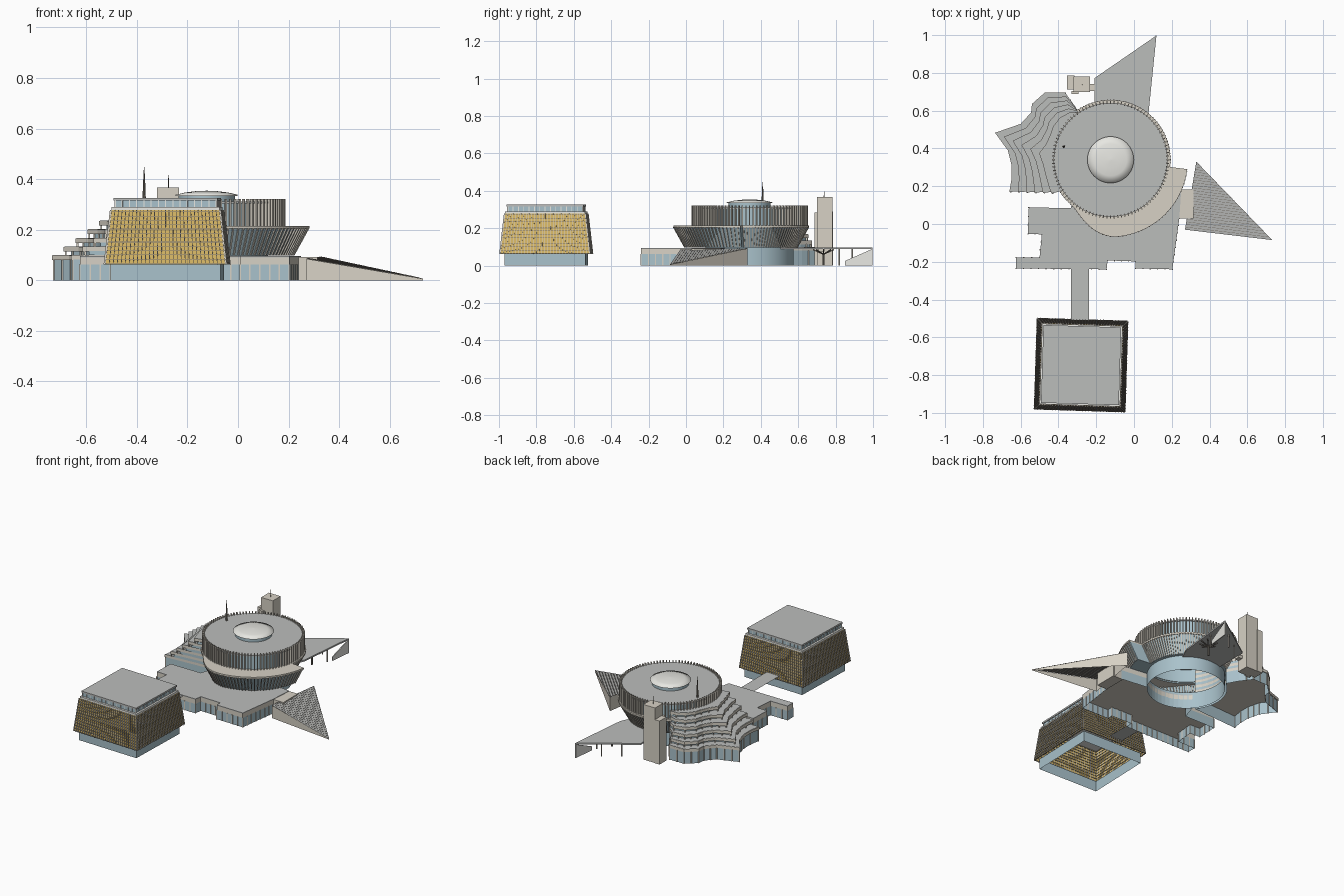
import bpy, bmesh
from math import sin, cos, radians, pi
from mathutils import Vector as V

if "Cube" in bpy.data.objects:
    bpy.data.objects.remove(bpy.data.objects["Cube"])


def mat(name, r, g, b):
    m = bpy.data.materials.new(name)
    m.diffuse_color = (r, g, b, 1)
    m.use_nodes = True
    m.node_tree.nodes["Principled BSDF"].inputs["Base Color"].default_value = m.diffuse_color
    return m


GLASS = mat("glass", .40, .54, .60)
STONE = mat("stone", .68, .64, .56)
ROOF = mat("roof", .50, .51, .50)
GOLD = mat("gold", .68, .47, .13)
DARK = mat("dark", .20, .18, .15)
WHITE = mat("white", .80, .80, .76)


def obj(name, bm, m, smooth=False):
    bmesh.ops.recalc_face_normals(bm, faces=bm.faces)
    me = bpy.data.meshes.new(name)
    bm.to_mesh(me)
    bm.free()
    o = bpy.data.objects.new(name, me)
    bpy.context.collection.objects.link(o)
    me.materials.append(m)
    for p in me.polygons:
        p.use_smooth = smooth and len(p.vertices) == 4
    return o


def loft(name, rings, m, top=True, bottom=False, smooth=False):
    """Skin between closed rings of 3D points, with optional end caps."""
    bm = bmesh.new()
    R = [[bm.verts.new(p) for p in r] for r in rings]
    for a, b in zip(R, R[1:]):
        for i in range(len(a)):
            j = (i + 1) % len(a)
            bm.faces.new((a[i], a[j], b[j], b[i]))
    if top:
        bm.faces.new(R[-1])
    if bottom:
        bm.faces.new(R[0])
    return obj(name, bm, m, smooth)


def prism(name, pts, z0, z1, m, top=True, bottom=True):
    return loft(name, [[(x, y, z) for x, y in pts] for z in (z0, z1)], m, top, bottom)


def rect(x0, x1, y0, y1):
    return [(x0, y0), (x1, y0), (x1, y1), (x0, y1)]


def beam(bm, a, b, u, v):
    """Bar from a to b with half-extents u and v across it."""
    a, b, u, v = V(a), V(b), V(u), V(v)
    q = [[bm.verts.new(p + s * u + t * v) for s, t in ((-1, -1), (1, -1), (1, 1), (-1, 1))] for p in (a, b)]
    for i in range(4):
        j = (i + 1) % 4
        bm.faces.new((q[0][i], q[0][j], q[1][j], q[1][i]))
    bm.faces.new(q[0])
    bm.faces.new(q[1])


def mullions(name, pts, z0, z1, step, closed=True):
    bm = bmesh.new()
    n = len(pts)
    for i in range(n if closed else n - 1):
        a, b = V(pts[i]), V(pts[(i + 1) % n])
        k = max(1, round((b - a).length / step))
        for j in range(k):
            p = a.lerp(b, j / k)
            beam(bm, (p.x, p.y, z0), (p.x, p.y, z1), (.003, 0, 0), (0, .003, 0))
    return obj(name, bm, STONE)


CX, CY = -.124, .34


def polar(r, deg, z=None):
    p = (CX + r * cos(radians(deg)), CY + r * sin(radians(deg)))
    return p if z is None else (*p, z)


def circle(r, z, n=96):
    return [polar(r, 360 * i / n, z) for i in range(n)]


def fin(bm, deg, r0, z0, r1, z1, w=.003, d=.006):
    c, s = cos(radians(deg)), sin(radians(deg))
    beam(bm, polar(r0, deg, z0), polar(r1, deg, z1), (-s * w, c * w, 0), (c * d, s * d, 0))


# --- Square gold-screened block, built about its own centre then turned ---
block = []


def sq(h, z):
    return [(-h, -h, z), (h, -h, z), (h, h, z), (-h, h, z)]


block.append(loft("block_base", [sq(.217, 0), sq(.217, .07)], GLASS, top=False))
block.append(loft("block_screen", [sq(.238, .063), sq(.214, .278)], GOLD, top=False))
block.append(loft("block_ledge", [sq(.213, .275), sq(.213, .29)], WHITE, bottom=True))
block.append(loft("block_top_storey", [sq(.2, .29), sq(.2, .318)], GLASS))
block.append(loft("block_roof", [sq(.206, .315), sq(.206, .326)], ROOF, bottom=True))
ribs, bars, posts = bmesh.new(), bmesh.new(), bmesh.new()
for side in range(4):
    a = side * pi / 2
    t, n = V((cos(a), sin(a), 0)), V((sin(a), -cos(a), 0))
    up = V((0, 0, 1))
    for i in range(31):
        f = i / 15 - 1
        beam(ribs, t * .238 * f + n * .24 + up * .063, t * .214 * f + n * .216 + up * .278, t * .0013, n * .004)
    for k in range(13):
        h, z = .239 - .024 * k / 12, .066 + .205 * k / 12
        beam(bars, n * h - t * h + up * z, n * h + t * h + up * z, n * .0035, up * .0012)
    for i in range(15):
        f = i / 7 - 1
        beam(posts, t * .2 * f + n * .2 + up * .29, t * .2 * f + n * .2 + up * .316, t * .002, n * .003)
block += [obj("block_ribs", ribs, STONE), obj("block_bars", bars, DARK), obj("block_posts", posts, WHITE)]
for o in block:
    o.location = (-.28, -.747, 0)
    o.rotation_euler.z = radians(-1.8)

# --- Link bridge deck (single sheet) ---
bm = bmesh.new()
bm.faces.new([bm.verts.new((x, y, .091)) for x, y in rect(-.333, -.237, -.515, -.235)])
obj("link_bridge", bm, ROOF)

# --- Podium ---
pod = [(-.557, .087), (-.562, -.052), (-.488, -.055), (-.5, -.177), (-.625, -.177), (-.625, -.235),
       (-.145, -.24), (-.14, -.193), (.008, -.198), (.008, -.235), (.203, -.24), (.24, .03),
       (.25, .182)]
edge = [polar(.235, d) for d in range(-35, -141, -7)] + [(-.335, .085)]
prism("podium_glass", pod + edge, 0, .062, GLASS, top=False, bottom=False)
prism("podium_fascia", pod + edge, .06, .09, STONE, top=False)
prism("podium_roof", pod + edge, .09, .095, ROOF)
mullions("podium_mullions", pod, 0, .062, .04, closed=False)
prism("podium_stair_block", rect(.24, .314, .03, .182), 0, .092, STONE)

# --- Entry ramp wedge with seams ---
P, Q, T = V((.27, -.03, .085)), V((.33, .33, .092)), V((.732, -.085, .006))
loft("ramp", [[(p.x, p.y, 0) for p in (P, T, Q)], [P, T, Q]], STONE, top=False)
bm = bmesh.new()
bm.faces.new([bm.verts.new(p + V((0, 0, .001))) for p in (P, T, Q)])
obj("ramp_surface", bm, ROOF)
bm = bmesh.new()
for k in range(1, 26):
    beam(bm, P.lerp(Q, k / 26), T.lerp(Q, k / 26), (0, .001, 0), (0, 0, .002))
obj("ramp_seams", bm, DARK)

# --- Drum: base, flared bowl with spiral bulge, colonnade, roof ---
def bowl_r(d):
    if -85 <= d <= -7:
        return .407
    if -130 < d < -85:
        f = (d + 130) / 45
        return .315 + .092 * (f * f * (3 - 2 * f)) ** .8
    return .315


angles = [d * 3.75 for d in range(-48, 48)] + [-7, -6.9]
angles.sort()
loft("drum_base", [circle(.235, 0), circle(.235, .11)], GLASS, top=False, smooth=True)
low = [polar(bowl_r(d) - .062, d, .098) for d in angles]
high = [polar(bowl_r(d) - .004, d, .205) for d in angles]
loft("bowl_wall", [[polar(.235, d, .098) for d in angles], low, high], GLASS, top=False)
loft("bowl_rim", [[polar(r, d, z) for d in angles] if r else [polar(bowl_r(d) + .002, d, z) for d in angles]
                  for r, z in ((.29, .204), (0, .204), (0, .215), (.29, .215))], STONE, top=False)
bm = bmesh.new()
for i in range(120):
    d = i * 3 - 180
    r = bowl_r(d)
    fin(bm, d, r - .062, .098, r - .002, .206)
obj("bowl_fins", bm, STONE)
loft("drum_wall", [circle(.295, .205), circle(.295, .31)], GLASS, top=False, smooth=True)
loft("drum_roof", [circle(.302, .303), circle(.302, .311)], ROOF, bottom=True)
bm = bmesh.new()
for i in range(100):
    fin(bm, i * 3.6, .303, .21, .303, .322, d=.008)
obj("drum_fins", bm, STONE)
loft("lantern_glass", [circle(.112, .31, 48), circle(.112, .336, 48)], GLASS, smooth=True)
loft("lantern_dome", [circle(r, z, 48) for r, z in
                      ((.123, .334), (.123, .338), (.085, .347), (.045, .352), (.004, .354))],
     WHITE, bottom=True, smooth=True)


# --- Spire with its foot ring ---
def rod(name, x, y, prof, m, n=8):
    loft(name, [[(x + r * cos(2 * pi * i / n), y + r * sin(2 * pi * i / n), z) for i in range(n)]
                for r, z in prof], m, bottom=True)


rod("roof_spire", -.371, .41, ((.007, .31), (.005, .37), (.003, .41), (.001, .447)), DARK)

# --- Stepped terraces, blended from outer outline to the drum ---
outer = [(-.66, .17), (-.648, .24), (-.648, .31), (-.668, .39), (-.736, .483), (-.6, .53), (-.545, .59),
         (-.54, .636), (-.472, .696), (-.365, .696), (-.31, .62)]
inner = [polar(.3, 217 - 92 * i / 10) for i in range(11)]
core = [polar(.25, 217 - 92 * i / 10) for i in range(11)][::-1]


def contour(t):
    return [tuple(V(a).lerp(V(b), t)) for a, b in zip(outer, inner)]


for i in range(6):
    t, z = i * .15, .1 + .034 * i
    prism(f"terrace_slab_{i}", contour(t) + core, z - .02, z - .002, STONE)
    prism(f"terrace_deck_{i}", contour(t + .01) + core, z - .003, z, ROOF)
    z0 = 0 if i == 0 else z - .034
    wall = contour(t + (.03 if i == 0 else .09))
    prism(f"terrace_glass_{i}", wall + core, z0, z - .018, GLASS, top=False, bottom=False)
    mullions(f"terrace_posts_{i}", contour(t + .025), z0, z - .018, .05, closed=False)

# --- Lift tower ---
prism("tower_main", rect(-.32, -.233, .7, .782), 0, .367, STONE)
prism("tower_side", rect(-.355, -.315, .712, .785), 0, .29, STONE)
prism("tower_front", rect(-.33, -.295, .688, .705), 0, .285, STONE)
prism("tower_link", rect(-.24, -.205, .705, .74), .075, .095, STONE)
rod("tower_mast", -.275, .738, ((.002, .36), (.001, .416)), DARK, 6)

# --- Triangular entrance canopy, end wall, posts and spoked support ---
prism("canopy", [(-.208, .773), (.119, .998), (.077, .588), (.04, .5), (-.208, .56)], .088, .098, ROOF)
bm = bmesh.new()
lo = [(.103, .85, 0), (.119, .998, 0), (.119, .998, .09), (.103, .85, .025)]
A = [[bm.verts.new((x - dx, y, z)) for x, y, z in lo] for dx in (0, .006)]
bm.faces.new(A[0])
bm.faces.new(A[1])
for i in range(4):
    j = (i + 1) % 4
    bm.faces.new((A[0][i], A[0][j], A[1][j], A[1][i]))
obj("canopy_end_wall", bm, WHITE)
for i, (x, y) in enumerate(((.085, .82), (.0, .89), (-.1, .82))):
    rod(f"canopy_post_{i}", x, y, ((.004, 0), (.004, .09)), STONE)
rod("canopy_column", .03, .735, ((.006, 0), (.006, .06), (.014, .065)), DARK)
bm = bmesh.new()
for i in range(8):
    c, s = cos(i * pi / 4), sin(i * pi / 4)
    beam(bm, (.03, .735, .06), (.03 + .055 * c, .735 + .055 * s, .085), (-s * .003, c * .003, 0), (0, 0, .003))
obj("canopy_spokes", bm, DARK)
